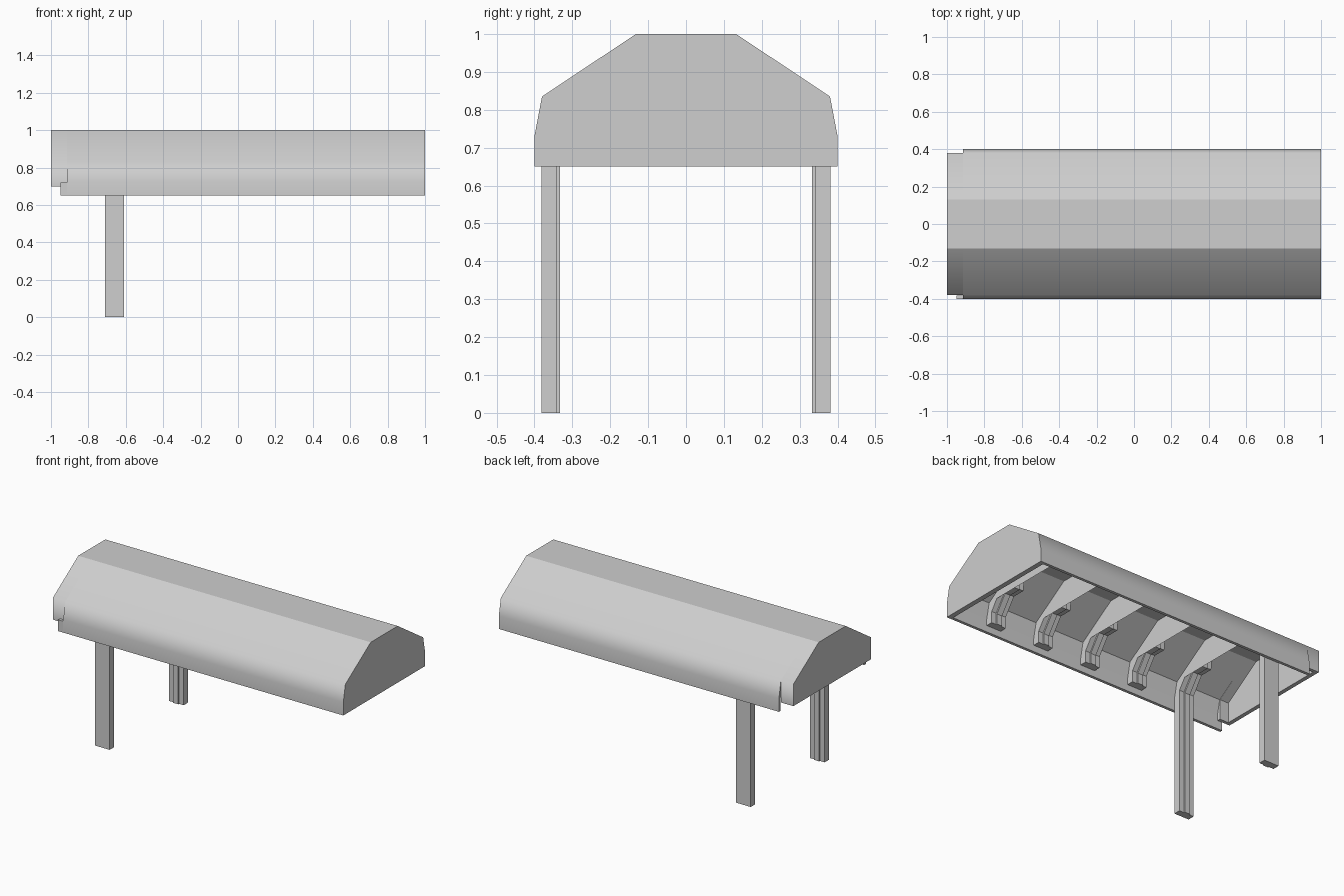
import bpy
import bmesh

cube = bpy.data.objects.get("Cube")
if cube:
    bpy.data.objects.remove(cube, do_unlink=True)

grey = bpy.data.materials.new("plain grey")
grey.use_nodes = True
colour = (0.62, 0.62, 0.62, 1)
grey.diffuse_color = colour
for node in grey.node_tree.nodes:
    if node.type == "BSDF_PRINCIPLED":
        node.inputs["Base Color"].default_value = colour


def prism(name, outline, x0, x1, smooth=()):
    """Extrude a closed (y, z) outline along x; listed sides are shaded smooth."""
    bm = bmesh.new()
    rings = [[bm.verts.new((x, y, z)) for y, z in outline] for x in (x0, x1)]
    n = len(outline)
    for i in range(n):
        j = (i + 1) % n
        face = bm.faces.new((rings[0][i], rings[0][j], rings[1][j], rings[1][i]))
        face.smooth = i in smooth
    for ring in rings:
        bm.faces.new(ring)
    bmesh.ops.recalc_face_normals(bm, faces=bm.faces)
    for edge in bm.edges:
        edge.smooth = all(f.smooth for f in edge.link_faces)
    mesh = bpy.data.meshes.new(name)
    bm.to_mesh(mesh)
    bm.free()
    mesh.materials.append(grey)
    obj = bpy.data.objects.new(name, mesh)
    bpy.context.collection.objects.link(obj)
    if smooth:
        mod = obj.modifiers.new("weighted_normals", "WEIGHTED_NORMAL")
        mod.keep_sharp = True
    return obj


def arch(half):
    """Complete a half outline, running from eave to ridge, across the middle."""
    return [(-y, z) for y, z in half] + [(y, z) for y, z in reversed(half)]


def box(name, x0, x1, y0, y1, z0, z1):
    return prism(name, [(y0, z0), (y1, z0), (y1, z1), (y0, z1)], x0, x1)


# Main canopy shell, open underneath
outer = [(0.4, 0.65), (0.4, 0.73), (0.38, 0.835), (0.132, 1.0)]
inner = [(0.382, 0.65), (0.382, 0.73), (0.362, 0.823), (0.126, 0.98)]
prism("canopy_shell", arch(outer) + arch(inner)[::-1], -0.915, 1.0,
      smooth=(0, 1, 2, 4, 5, 6))
prism("closed_end_wall", arch(inner), 0.97, 1.0)

# Narrower, shorter section at the leg end
end_outer = [(0.38, 0.7), (0.38, 0.835), (0.132, 1.0)]
end_inner = [(0.36, 0.7), (0.36, 0.823), (0.126, 0.98)]
prism("end_hood", arch(end_outer) + arch(end_inner)[::-1], -1.0, -0.915,
      smooth=(0, 1, 3, 4))
prism("hood_end_wall", arch(end_inner), -1.0, -0.975)
box("lower_flap", -0.95, -0.915, -0.4, -0.382, 0.65, 0.72)


# Inner frames with a narrow rib on their inner side
def frame(name, x, half_width, extra):
    outside = [(0.382, 0.69), (0.382, 0.73), (0.362, 0.823), (0.126, 0.98)]
    inside = [(0.34, 0.69), (0.34, 0.76), (0.27, 0.86), (0.19, 0.86), (0.18, 0.955)]
    inside = [(y - extra, z - (extra if z > 0.7 else 0)) for y, z in inside]
    prism(name, arch(outside) + arch(inside)[::-1], x - half_width, x + half_width)


leg_x = -0.66
for i in range(5):
    x = leg_x + i * 0.335
    frame(f"roof_frame_{i + 1}", x, 0.05, 0.0)
    frame(f"roof_frame_rib_{i + 1}", x, 0.018, 0.007)

# Two legs, ribbed the same way
for side, name in ((-1, "front_leg"), (1, "back_leg")):
    for part, half, y_in in (("", 0.05, 0.34), ("_rib", 0.018, 0.333)):
        ys = sorted((side * y_in, side * 0.382))
        box(name + part, leg_x - half, leg_x + half, ys[0], ys[1], 0.0, 0.7)
